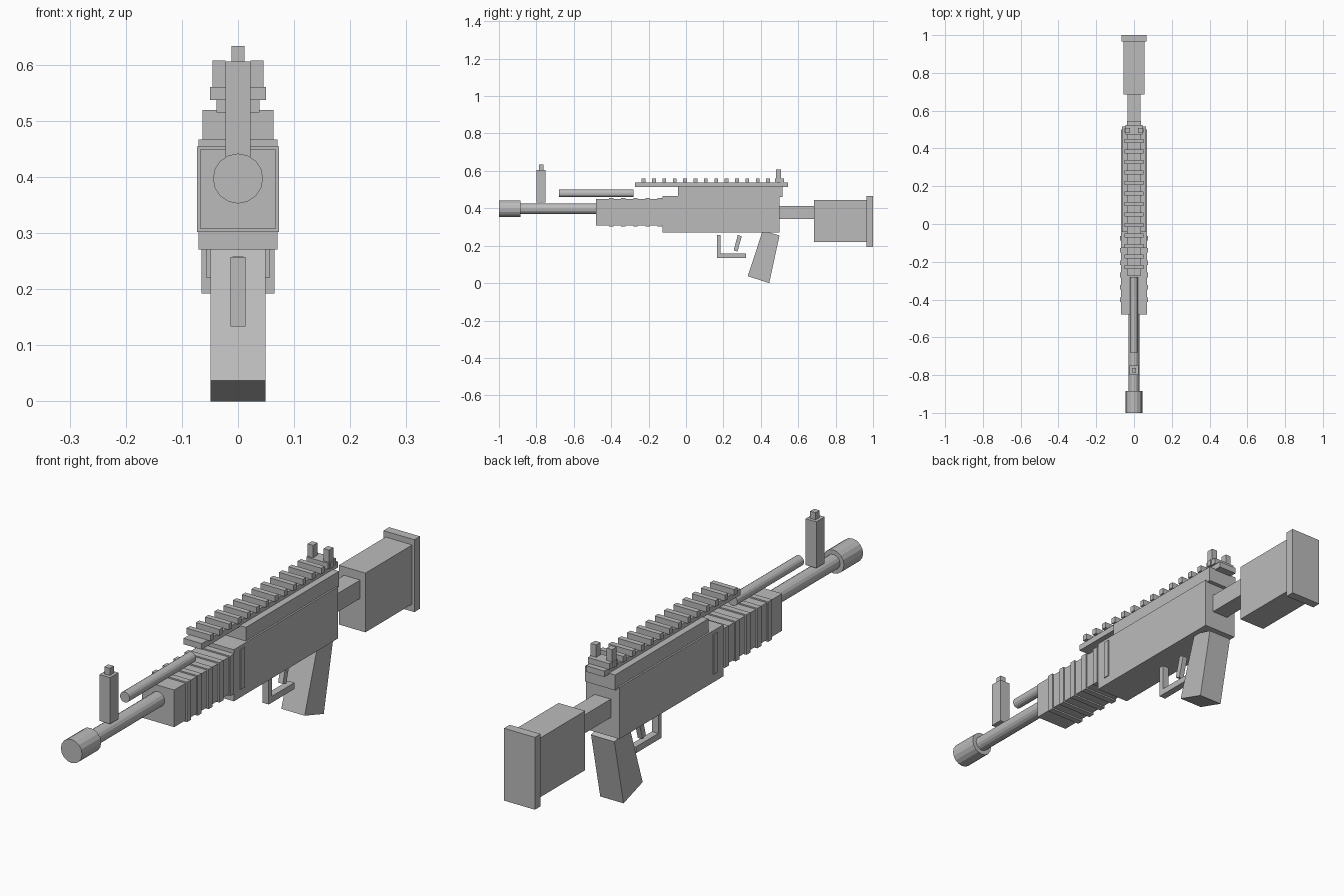
import bpy, bmesh, math

cube = bpy.data.objects.get("Cube")
if cube:
    bpy.data.objects.remove(cube, do_unlink=True)

COLOUR = (0.5, 0.5, 0.5, 1)
metal = bpy.data.materials.new("plain_grey")
metal.use_nodes = True
metal.diffuse_color = COLOUR
metal.node_tree.nodes["Principled BSDF"].inputs["Base Color"].default_value = COLOUR


def finish(name, bm):
    bmesh.ops.recalc_face_normals(bm, faces=bm.faces)
    mesh = bpy.data.meshes.new(name)
    bm.to_mesh(mesh)
    bm.free()
    mesh.materials.append(metal)
    obj = bpy.data.objects.new(name, mesh)
    bpy.context.collection.objects.link(obj)
    return obj


def prism(name, profile, half, x=0):
    """Side profile of (y, z) points, extruded across the width."""
    bm = bmesh.new()
    face = bm.faces.new([bm.verts.new((x - half, y, z)) for y, z in profile])
    ext = bmesh.ops.extrude_face_region(bm, geom=[face])
    new = [v for v in ext["geom"] if isinstance(v, bmesh.types.BMVert)]
    bmesh.ops.translate(bm, verts=new, vec=(2 * half, 0, 0))
    return finish(name, bm)


def box(name, half, y0, y1, z0, z1, x=0):
    return prism(name, [(y0, z0), (y1, z0), (y1, z1), (y0, z1)], half, x)


def tube(name, radius, y0, y1, z):
    bm = bmesh.new()
    bmesh.ops.create_cone(bm, cap_ends=True, segments=16, radius1=radius,
                          radius2=radius, depth=y1 - y0)
    for v in bm.verts:
        v.co = (v.co.x, v.co.z + (y0 + y1) / 2, v.co.y + z)
    return finish(name, bm)


# Barrel, muzzle and gas tube
tube("muzzle", 0.0446, -1, -0.885, 0.397)
tube("barrel", 0.028, -0.89, -0.46, 0.397)
tube("gas_tube", 0.02, -0.68, -0.28, 0.48)

# Front sight
box("front_sight_post", 0.0225, -0.8, -0.75, 0.43, 0.606)
box("front_sight_tip", 0.0115, -0.786, -0.762, 0.606, 0.633)

# Handguard with ribs
box("handguard", 0.068, -0.48, -0.1, 0.308, 0.449)
for i in range(6):
    y = -0.4 + i * 0.065
    box("handguard_rib", 0.0735, y - 0.012, y + 0.012, 0.302, 0.454)

# Receiver
box("lower_receiver", 0.07, -0.125, 0.5, 0.271, 0.467)
box("upper_receiver", 0.0635, -0.043, 0.516, 0.46, 0.519)

# Top rail with teeth
box("rail_base", 0.038, -0.272, 0.545, 0.515, 0.538)
for i in range(14):
    y = -0.227 + i * 0.0555
    box("rail_tooth", 0.05, y - 0.01, y + 0.01, 0.537, 0.56)

# Rear sight
box("rear_sight_base", 0.045, 0.475, 0.525, 0.537, 0.56)
for side in (-1, 1):
    box("rear_sight_post", 0.0115, 0.482, 0.508, 0.55, 0.607, side * 0.0335)

# Shoulder stock
box("stock_tube", 0.034, 0.49, 0.69, 0.343, 0.413)
box("stock_body", 0.056, 0.685, 0.968, 0.22, 0.445)
box("butt_plate", 0.065, 0.966, 1, 0.192, 0.467)

# Grip, trigger and guard
prism("grip", [(0.33, 0.037), (0.445, 0), (0.5, 0.255), (0.41, 0.28)], 0.049)
prism("trigger", [(0.255, 0.176), (0.275, 0.168), (0.298, 0.25), (0.277, 0.258)], 0.01)
prism("trigger_guard", [(0.165, 0.133), (0.32, 0.133), (0.32, 0.157),
                        (0.185, 0.157), (0.185, 0.257), (0.165, 0.257)], 0.0135)
